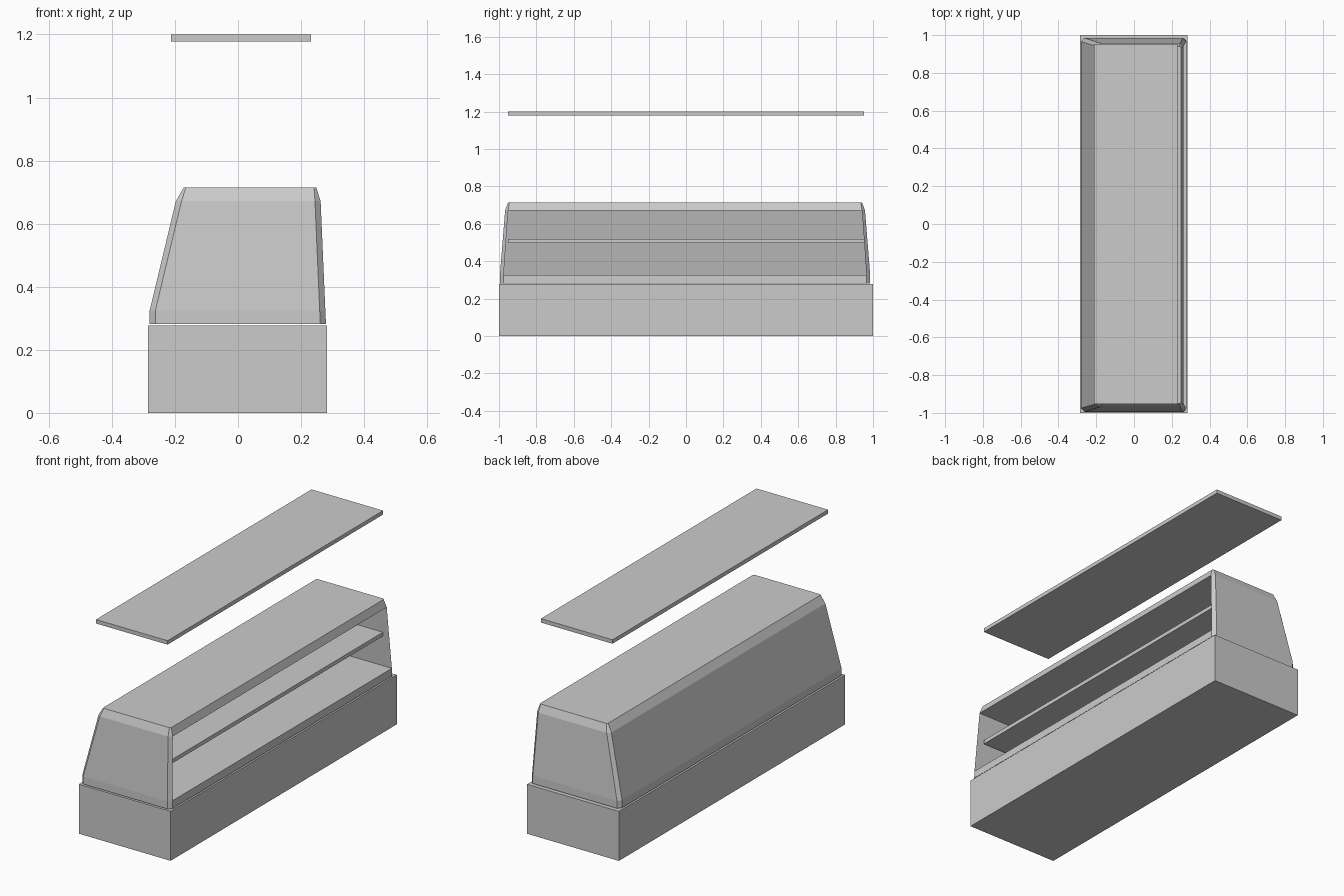
import bpy, bmesh

if "Cube" in bpy.data.objects:
    bpy.data.objects.remove(bpy.data.objects["Cube"])


def add_object(name, bm):
    bmesh.ops.recalc_face_normals(bm, faces=bm.faces[:])
    mesh = bpy.data.meshes.new(name)
    bm.to_mesh(mesh)
    bm.free()
    obj = bpy.data.objects.new(name, mesh)
    bpy.context.collection.objects.link(obj)
    return obj


def box(name, x0, x1, y0, y1, z0, z1):
    bm = bmesh.new()
    bmesh.ops.create_cube(bm, size=1)
    for v in bm.verts:
        v.co.x = x1 if v.co.x > 0 else x0
        v.co.y = y1 if v.co.y > 0 else y0
        v.co.z = z1 if v.co.z > 0 else z0
    return add_object(name, bm)


def chamfered_ring(bm, z, x0, x1, half_y, cx, cy, yc=-0.005):
    a, b = yc - half_y, yc + half_y
    pts = [(x1, a + cy), (x1, b - cy), (x1 - cx, b), (x0 + cx, b),
           (x0, b - cy), (x0, a + cy), (x0 + cx, a), (x1 - cx, a)]
    return [bm.verts.new((x, y, z)) for x, y in pts]


# Base cabinet
box("base_cabinet", -0.285, 0.283, -1, 1, 0, 0.277)

# Display hood: stacked chamfered rings, open pocket on the +x side
bm = bmesh.new()
rings = [chamfered_ring(bm, *r) for r in (
    (0.282, -0.280, 0.279, 0.990, 0.018, 0.020),
    (0.325, -0.280, 0.277, 0.990, 0.018, 0.020),
    (0.672, -0.197, 0.262, 0.962, 0.018, 0.016),
    (0.715, -0.172, 0.248, 0.946, 0.007, 0.007))]
for level in range(3):
    lo, hi = rings[level], rings[level + 1]
    for i in range(8):
        if level == 1 and i == 0:
            continue  # opening
        j = (i + 1) % 8
        bm.faces.new((lo[i], lo[j], hi[j], hi[i]))
bm.faces.new(rings[0][::-1])
bm.faces.new(rings[3])

# Pocket interior: floor, ceiling, end walls and sloped back
lip = [rings[1][0], rings[1][1], rings[2][1], rings[2][0]]
back = [bm.verts.new((x, v.co.y, v.co.z))
        for v, x in zip(lip, (-0.272, -0.272, -0.189, -0.189))]
for i in range(4):
    j = (i + 1) % 4
    bm.faces.new((lip[i], lip[j], back[j], back[i]))
bm.faces.new(back)
add_object("display_hood", bm)

# Inner shelf and raised upper shelf
for name, top in (("inner_shelf", 0.52), ("upper_shelf", 1.2)):
    box(name, -0.212, 0.231, -0.953, 0.953, top - 0.022, top)
